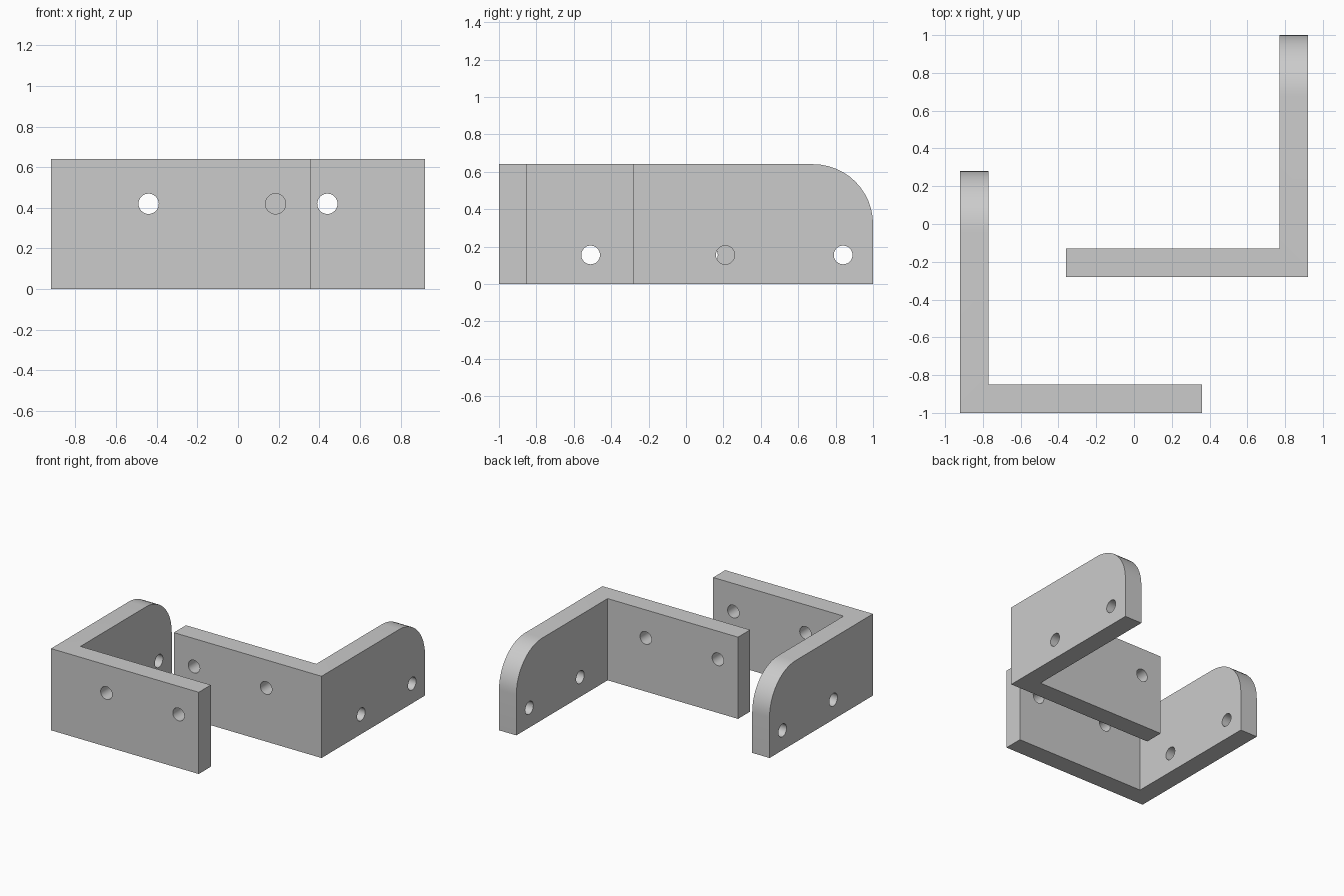
import bpy, bmesh, math
from mathutils import Matrix

if "Cube" in bpy.data.objects:
    bpy.data.objects.remove(bpy.data.objects["Cube"])

L, T, H, R = 1.28, 0.15, 0.64, 0.32   # leg length, thickness, height, corner radius
HOLE_R = 0.05

grey = bpy.data.materials.new("plain grey")
grey.diffuse_color = (0.6, 0.6, 0.6, 1)
grey.use_nodes = True
grey.node_tree.nodes["Principled BSDF"].inputs["Base Color"].default_value = grey.diffuse_color


def add_object(name, bm):
    bmesh.ops.recalc_face_normals(bm, faces=bm.faces[:])
    mesh = bpy.data.meshes.new(name)
    bm.to_mesh(mesh)
    bm.free()
    mesh.materials.append(grey)
    obj = bpy.data.objects.new(name, mesh)
    bpy.context.collection.objects.link(obj)
    return obj


def bracket(name, side, x0, y0):
    """L bracket with its outer corner at (x0, y0); side = +1 / -1 sets the x direction."""
    # L-shaped body
    bm = bmesh.new()
    outline = [(0, 0), (L, 0), (L, T), (T, T), (T, L), (0, L)]
    base = bm.faces.new([bm.verts.new((x0 + side * x, y0 + y, 0)) for x, y in outline])
    top = bmesh.ops.extrude_face_region(bm, geom=[base])["geom"]
    bmesh.ops.translate(bm, vec=(0, 0, H),
                        verts=[v for v in top if isinstance(v, bmesh.types.BMVert)])
    bmesh.ops.recalc_face_normals(bm, faces=bm.faces[:])
    # rounded upper end of the side leg
    end = [e for e in bm.edges
           if all(v.co.z > H - 0.01 and v.co.y > y0 + L - 0.01 for v in e.verts)]
    bmesh.ops.bevel(bm, geom=end, offset=R, offset_type='OFFSET', segments=12,
                    profile=0.5, affect='EDGES')
    body = add_object(name, bm)

    # screw holes: two through the front leg, two through the side leg
    bm = bmesh.new()
    holes = [((d, T / 2, 0.42), 'X') for d in (0.48, 1.105)]
    holes += [((T / 2, d, 0.155), 'Y') for d in (0.49, 1.12)]
    for (x, y, z), axis in holes:
        place = Matrix.Translation((x0 + side * x, y0 + y, z))
        bmesh.ops.create_cone(bm, cap_ends=True, segments=32, radius1=HOLE_R,
                              radius2=HOLE_R, depth=T * 2,
                              matrix=place @ Matrix.Rotation(math.pi / 2, 4, axis))
    cutter = add_object(name + "_hole_cutter", bm)
    cutter.hide_render = True

    mod = body.modifiers.new("holes", 'BOOLEAN')
    mod.operation = 'DIFFERENCE'
    mod.solver = 'EXACT'
    mod.object = cutter
    bpy.ops.object.select_all(action='DESELECT')
    body.select_set(True)
    bpy.context.view_layer.objects.active = body
    bpy.ops.object.modifier_apply(modifier=mod.name)
    bpy.data.objects.remove(cutter)
    bpy.ops.object.shade_smooth_by_angle(angle=math.radians(30))


bracket("left_bracket", 1, -0.92, -1.0)
bracket("right_bracket", -1, 0.92, -0.28)
